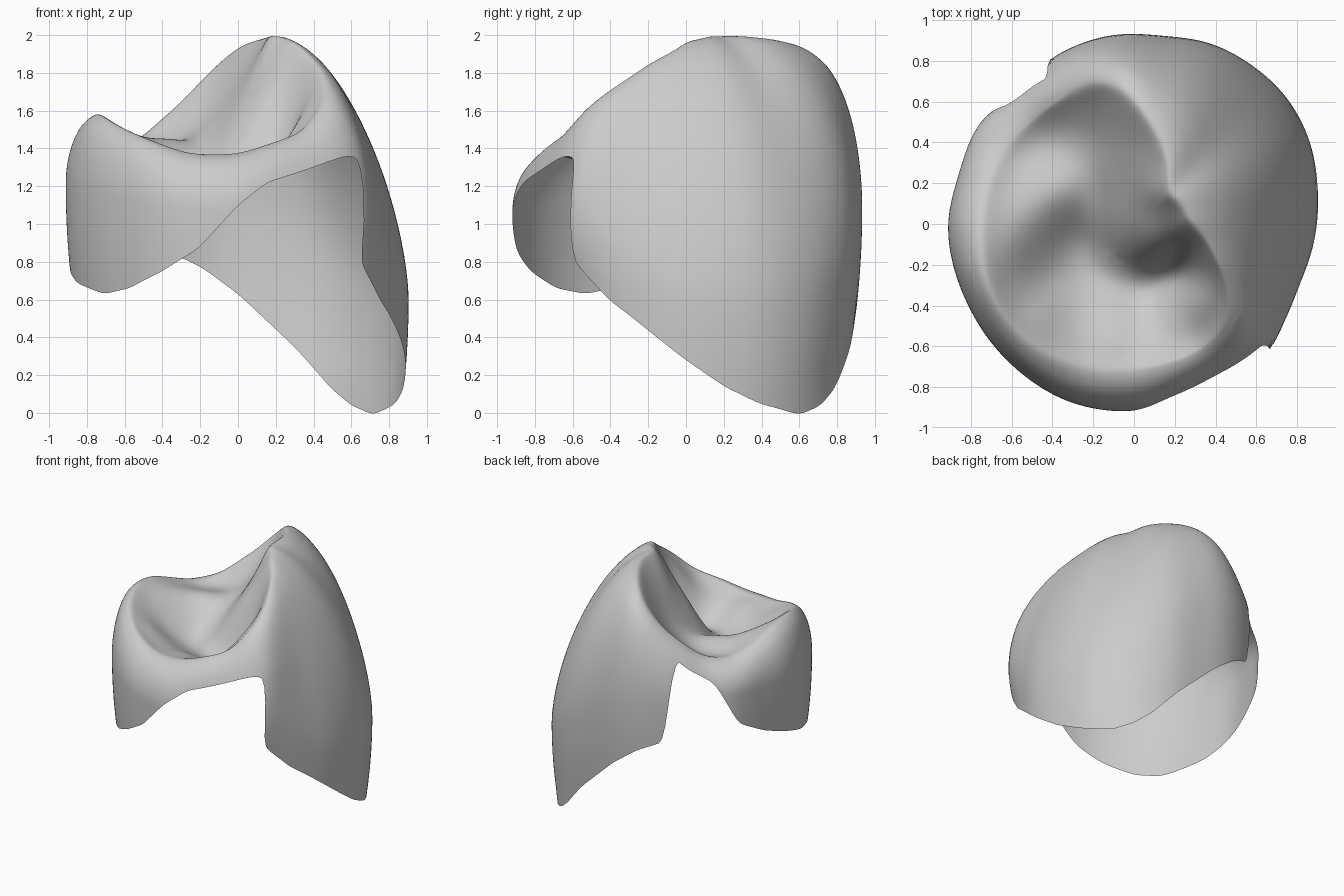
import bpy, bmesh, math

cube = bpy.data.objects.get("Cube")
if cube:
    bpy.data.objects.remove(cube, do_unlink=True)

STEPS, ROOF, WALL = 240, 28, 36
CENTRE = (-0.1, -0.15)

# Keys around the crown: (angle in degrees, value)
OUTLINE = [(-154, .905), (-131, .915), (-110, .93), (-90, .92), (-75, .88), (-62, .87), (-42, .92),
           (-33, .88), (-20, .86), (-10, .88), (10, .915), (28, .96), (42, .975), (67, .965),
           (81, .93), (96, .935), (109, .92), (116, .91), (135, .86), (145, .91), (165, .89), (180, .915)]
CREST_RADIUS = [(-155, .77), (-130, .77), (-90, .7), (-60, .69), (-45, .66), (-25, .43), (0, .27),
                (45, .22), (75, .43), (90, .57), (100, .71), (118, .7), (135, .7), (160, .72), (180, .73)]
CREST_HEIGHT = [(-165, 1.59), (-155, 1.57), (-130, 1.46), (-110, 1.37), (-90, 1.37), (-60, 1.49),
                (-45, 1.67), (-25, 1.86), (0, 1.97), (30, 2), (60, 2), (75, 1.985), (90, 1.95),
                (100, 1.84), (110, 1.7), (118, 1.61), (135, 1.45), (150, 1.42), (165, 1.49), (180, 1.57)]
BELLY_HEIGHT = [(-90, 1.05), (-45, 1.15), (-20, .75), (0, .6), (40, .6), (90, 1.1), (135, 1.2), (180, 1.22)]
ROUNDNESS = [(-80, 2), (-50, 1.7), (-10, 1.55), (45, 1.65), (85, 2), (180, 2)]
MARGIN = [(-165, .69), (-143, .63), (-130, .66), (-116, .75), (-103, .87), (-90, 1.1), (-80, 1.22),
          (-64, 1.29), (-50, 1.36), (-42.5, 1.35), (-40, .84), (-27, .6), (0, .28), (13, .14),
          (25, .05), (40, -.01), (50, .04), (58, .13), (71, .35), (90, .63), (102, .77),
          (116, .87), (118.5, 1.5), (127, 1.4), (139, 1.3), (150, .97), (165, .85), (180, .77)]

# Pits, slopes and cusps of the chewing surface: (x, y, height)
RELIEF = [(-.2, -.22, 1.22), (.04, -.27, 1.24), (.22, -.23, 1.36), (.3, -.36, 1.52), (.25, -.52, 1.43),
          (-.1, -.45, 1.29), (-.1, -.6, 1.35), (-.45, -.28, 1.34), (-.45, -.45, 1.41), (-.6, -.1, 1.5),
          (-.52, .04, 1.47), (-.35, .16, 1.45), (-.28, -.07, 1.27), (-.18, .15, 1.44), (0, .02, 1.58),
          (0, -.13, 1.42), (.12, -.13, 1.53), (.1, .08, 1.78), (.02, .32, 1.78), (-.15, .42, 1.58),
          (-.37, .42, 1.43), (-.54, .25, 1.43)]


def ring(keys, blur):
    """Sample keys evenly around the circle and smooth the samples."""
    keys = [(keys[-1][0] - 360, keys[-1][1])] + keys + [(keys[0][0] + 360, keys[0][1])]
    values = []
    for i in range(STEPS):
        a = i * 360 / STEPS - 180
        for (a0, v0), (a1, v1) in zip(keys, keys[1:]):
            if a0 <= a <= a1:
                values.append(v0 + (v1 - v0) * (a - a0) / (a1 - a0))
                break
    for _ in range(2):
        values = [sum(values[(i + k) % STEPS] for k in range(-blur, blur + 1)) / (2 * blur + 1)
                  for i in range(STEPS)]
    return values


def kernel(x, y, p):
    return math.sqrt((x - p[0]) ** 2 + (y - p[1]) ** 2 + 0.01)


def fit_surface(points):
    """Smooth height function through the given points."""
    n = len(points)
    rows = [[kernel(p[0], p[1], q) for q in points] + [p[2]] for p in points]
    for c in range(n):
        best = max(range(c, n), key=lambda r: abs(rows[r][c]))
        rows[c], rows[best] = rows[best], rows[c]
        for r in range(n):
            if r != c:
                f = rows[r][c] / rows[c][c]
                rows[r] = [u - f * v for u, v in zip(rows[r], rows[c])]
    weights = [rows[i][n] / rows[i][i] for i in range(n)]
    return lambda x, y: sum(w * kernel(x, y, p) for w, p in zip(weights, points))


def angle(i):
    return math.radians(i * 360 / STEPS - 180)


outline, crest_r, crest_z = ring(OUTLINE, 3), ring(CREST_RADIUS, 4), ring(CREST_HEIGHT, 3)
belly_z, roundness, margin = ring(BELLY_HEIGHT, 6), ring(ROUNDNESS, 6), ring(MARGIN, 1)
crest = [(crest_r[i] * math.cos(angle(i)), crest_r[i] * math.sin(angle(i)), crest_z[i])
         for i in range(STEPS)]
height = fit_surface(RELIEF + crest[::6])


def profile(i):
    """One strip from the centre over the crest and down to the margin."""
    cx, cy, top = crest[i]
    radius, belly, power = crest_r[i], belly_z[i], roundness[i]
    points = []
    # Chewing surface
    gap = top - height(cx, cy)
    for j in range(1, ROOF + 1):
        t = j / ROOF
        x = CENTRE[0] + (cx - CENTRE[0]) * t
        y = CENTRE[1] + (cy - CENTRE[1]) * t
        points.append((x, y, height(x, y) + gap * t ** 4))
    # Outer wall, tucked in and slanted beside the front notch
    a = angle(i)
    notch = math.exp(-((a + 0.72) / 0.25) ** 2)
    bottom = min(margin[i], top - 0.03)
    for j in range(1, WALL + 1):
        z = top - (top - bottom) * (j / WALL) ** 2
        if z > belly:
            k = (z - belly) / (top - belly)
            r = radius + (outline[i] - radius) * max(0, 1 - k ** power) ** (1 / power)
        else:
            r = outline[i] * (1 - (0.12 + 0.4 * notch) * min(belly - z, 0.6) ** 2)
        b = a + 0.2 * notch * max(-0.4, min(0.2, z - 1.2)) * (j / WALL)
        points.append((r * math.cos(b), r * math.sin(b), z))
    return points


bm = bmesh.new()
pit = bm.verts.new((*CENTRE, height(*CENTRE)))
strips = [[bm.verts.new(p) for p in profile(i)] for i in range(STEPS)]
for i, strip in enumerate(strips):
    after = strips[(i + 1) % STEPS]
    bm.faces.new((pit, strip[0], after[0]))
    for j in range(len(strip) - 1):
        bm.faces.new((strip[j], strip[j + 1], after[j + 1], after[j]))
# Soften the chewing surface and its crest
soft = [pit] + [v for s in strips for v in s[:ROOF + 8]]
for _ in range(6):
    bmesh.ops.smooth_vert(bm, verts=soft, factor=0.5, use_axis_x=True, use_axis_y=True, use_axis_z=True)
bmesh.ops.recalc_face_normals(bm, faces=bm.faces)
if pit.normal.z < 0:
    bmesh.ops.reverse_faces(bm, faces=bm.faces)
mesh = bpy.data.meshes.new("crown_shell")
bm.to_mesh(mesh)
bm.free()
mesh.shade_smooth()

grey = bpy.data.materials.new("plain_grey")
grey.use_nodes = True
colour = (0.6, 0.6, 0.6, 1)
grey.diffuse_color = colour
grey.node_tree.nodes["Principled BSDF"].inputs["Base Color"].default_value = colour
mesh.materials.append(grey)
crown = bpy.data.objects.new("crown_shell", mesh)
bpy.context.collection.objects.link(crown)
